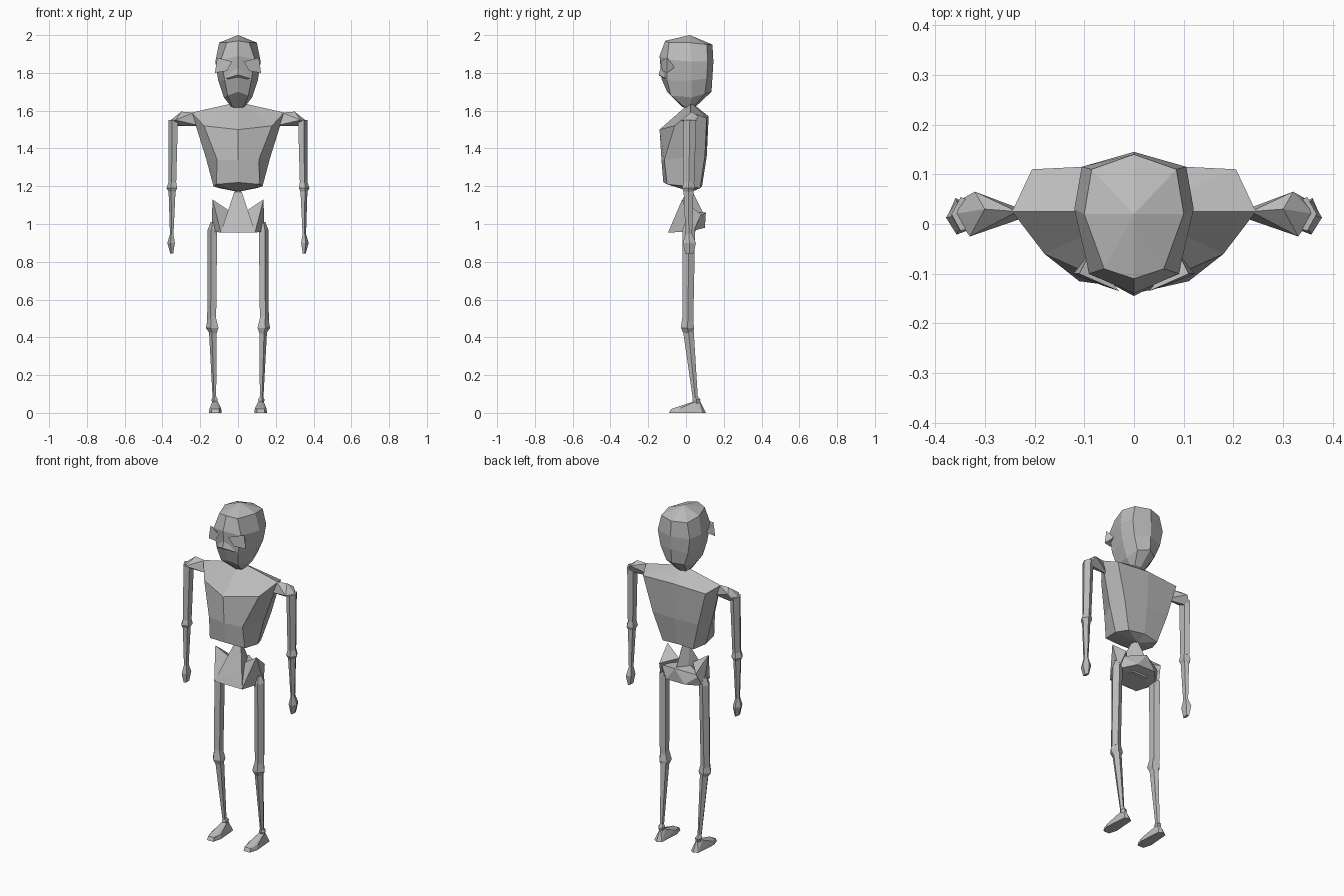
import bpy, bmesh
from math import cos, sin, pi
from mathutils import Vector

cube = bpy.data.objects.get("Cube")
if cube:
    bpy.data.objects.remove(cube, do_unlink=True)

grey = bpy.data.materials.new("plain grey")
grey.use_nodes = True
colour = (0.5, 0.5, 0.5, 1)
grey.diffuse_color = colour
grey.node_tree.nodes["Principled BSDF"].inputs["Base Color"].default_value = colour


def finish(name, bm):
    bmesh.ops.recalc_face_normals(bm, faces=bm.faces)
    mesh = bpy.data.meshes.new(name)
    bm.to_mesh(mesh)
    bm.free()
    mesh.materials.append(grey)
    obj = bpy.data.objects.new(name, mesh)
    bpy.context.collection.objects.link(obj)
    return obj


def loft(name, rings, top=None, bottom=None):
    """Skin rings listed from top to bottom; close ends flat or to a point."""
    bm = bmesh.new()
    loops = [[bm.verts.new(p) for p in ring] for ring in rings]
    n = len(loops[0])
    for a, b in zip(loops, loops[1:]):
        for i in range(n):
            j = (i + 1) % n
            bm.faces.new((a[i], a[j], b[j], b[i]))
    for loop, tip in ((loops[0], top), (loops[-1], bottom)):
        if tip is None:
            bm.faces.new(loop)
        else:
            apex = bm.verts.new(tip)
            for i in range(n):
                bm.faces.new((loop[i], loop[(i + 1) % n], apex))
    return finish(name, bm)


def hull(name, points):
    bm = bmesh.new()
    for p in points:
        bm.verts.new(p)
    out = bmesh.ops.convex_hull(bm, input=bm.verts)
    loose = {v for v in out["geom_interior"] if isinstance(v, bmesh.types.BMVert)}
    bmesh.ops.delete(bm, geom=list(loose), context="VERTS")
    return finish(name, bm)


def symmetric(half):
    """Half outline from front middle to back middle, completed on the right."""
    return half + [(-x, y, z) for x, y, z in reversed(half[1:-1])]


def both(points):
    return points + [(-x, y, z) for x, y, z in points if x]


def limb(name, side, stations, sides=5):
    """Tapered tube through (x, y, z, half width, half depth) stations."""
    turn = 2 * pi / sides
    loft(name, [[(side * (x + w * cos(i * turn)), y + d * sin(i * turn), z)
                 for i in range(sides)] for x, y, z, w, d in stations])


# Head: faceted skull tapering to the chin
loft("head", [symmetric(r) for r in (
    [(0, -.11, 1.97), (.06, -.09, 1.96), (.1, .02, 1.96), (.085, .11, 1.95), (0, .14, 1.95)],
    [(0, -.14, 1.89), (.09, -.1, 1.87), (.12, .03, 1.86), (.105, .115, 1.86), (0, .145, 1.86)],
    [(0, -.13, 1.77), (.07, -.1, 1.76), (.105, .03, 1.76), (.09, .11, 1.77), (0, .14, 1.78)],
    [(0, -.1, 1.7), (.055, -.08, 1.68), (.075, .03, 1.67), (.06, .1, 1.69), (0, .135, 1.7)],
    [(0, -.02, 1.62), (.03, -.01, 1.62), (.035, .02, 1.62), (.03, .04, 1.62), (0, .05, 1.62)],
)], top=(0, .02, 2), bottom=(0, .02, 1.61))

# Face: nose ridge and pointed cheek wings
hull("nose", both([(0, -.145, 1.79), (0, -.13, 1.84), (.065, -.11, 1.77), (0, -.1, 1.75)]))
for side, word in ((1, "left"), (-1, "right")):
    hull(word + "_cheek_wing", [(side * x, y, z) for x, y, z in (
        (.03, -.135, 1.86), (.11, -.1, 1.88), (.122, -.1, 1.8),
        (.06, -.125, 1.81), (.09, -.06, 1.83))])

# Torso: broad shoulders narrowing to the waist
loft("torso", [symmetric(r) for r in (
    [(0, -.14, 1.5), (.18, -.06, 1.52), (.245, .025, 1.59), (.205, .11, 1.56), (0, .12, 1.57)],
    [(0, -.13, 1.34), (.11, -.115, 1.34), (.17, 0, 1.35), (.15, .1, 1.36), (0, .11, 1.36)],
    [(0, -.12, 1.22), (.115, -.1, 1.21), (.13, 0, 1.2), (.1, .075, 1.19), (0, .085, 1.2)],
)], top=(0, .025, 1.645), bottom=(0, .03, 1.17))

# Pelvis: central wedge, back block and flared hip wings
hull("spine_wedge", both([(.02, 0, 1.17), (0, .03, 1.18), (.09, -.09, .96),
                          (0, -.07, 1.01), (.05, .05, .96), (0, .09, 1.06)]))
hull("pelvis_block", both([(.125, .05, 1.03), (.135, .02, .96), (.09, -.09, .955),
                           (0, .105, 1.06), (.06, .1, .98), (0, 0, 1.07)]))
for side, word in ((1, "left"), (-1, "right")):
    hull(word + "_hip_wing", [(side * x, y, z) for x, y, z in (
        (.135, -.02, 1.13), (.14, .04, .96), (.09, -.095, .955),
        (.045, 0, 1.07), (.12, .08, 1.05))])

for side, word in ((1, "left"), (-1, "right")):
    # Arm: shoulder cap, upper arm, elbow, forearm, hand
    hull(word + "_shoulder", [(side * x, y, z) for x, y, z in (
        (.2, .02, 1.52), (.235, .025, 1.59), (.3, .03, 1.595), (.32, .065, 1.57),
        (.362, .02, 1.545), (.33, -.025, 1.55), (.355, .045, 1.52), (.3, .02, 1.52))])
    limb(word + "_upper_arm", side, [(.34, .02, 1.55, .027, .036), (.345, .015, 1.22, .022, .03)])
    limb(word + "_elbow", side, [(.345, .015, 1.23, .02, .026), (.347, .013, 1.19, .031, .036),
                                 (.347, .013, 1.17, .02, .026)])
    limb(word + "_forearm", side, [(.347, .013, 1.19, .021, .028), (.35, .015, .94, .01, .018)])
    limb(word + "_hand", side, [(.35, .015, .95, .009, .018), (.352, .018, .9, .022, .036),
                                (.35, .018, .845, .009, .024)])
    # Leg: thigh, knee, shin, ankle
    limb(word + "_thigh", side, [(.13, .015, 1.01, .015, .02), (.133, .015, .97, .028, .035),
                                 (.137, .01, .48, .026, .03)])
    limb(word + "_knee", side, [(.136, .008, .51, .022, .028), (.133, .008, .45, .037, .037),
                                (.13, .012, .42, .02, .026)])
    limb(word + "_shin", side, [(.131, .012, .44, .023, .03), (.124, .05, .07, .01, .014)])
    limb(word + "_ankle", side, [(.123, .052, .09, .008, .01), (.122, .055, .07, .019, .022),
                                 (.121, .055, .045, .012, .018)])
    # Foot: low wedge, wide at the toes
    hull(word + "_foot", [(side * x, y, z) for x, y, z in (
        (.105, .04, .055), (.138, .04, .055), (.12, .07, .07),
        (.095, .09, 0), (.145, .09, 0), (.12, .105, 0),
        (.086, -.04, 0), (.155, -.04, 0), (.1, -.09, 0), (.14, -.09, 0),
        (.1, -.08, .02), (.14, -.08, .02), (.09, -.03, .025), (.15, -.03, .025))])
